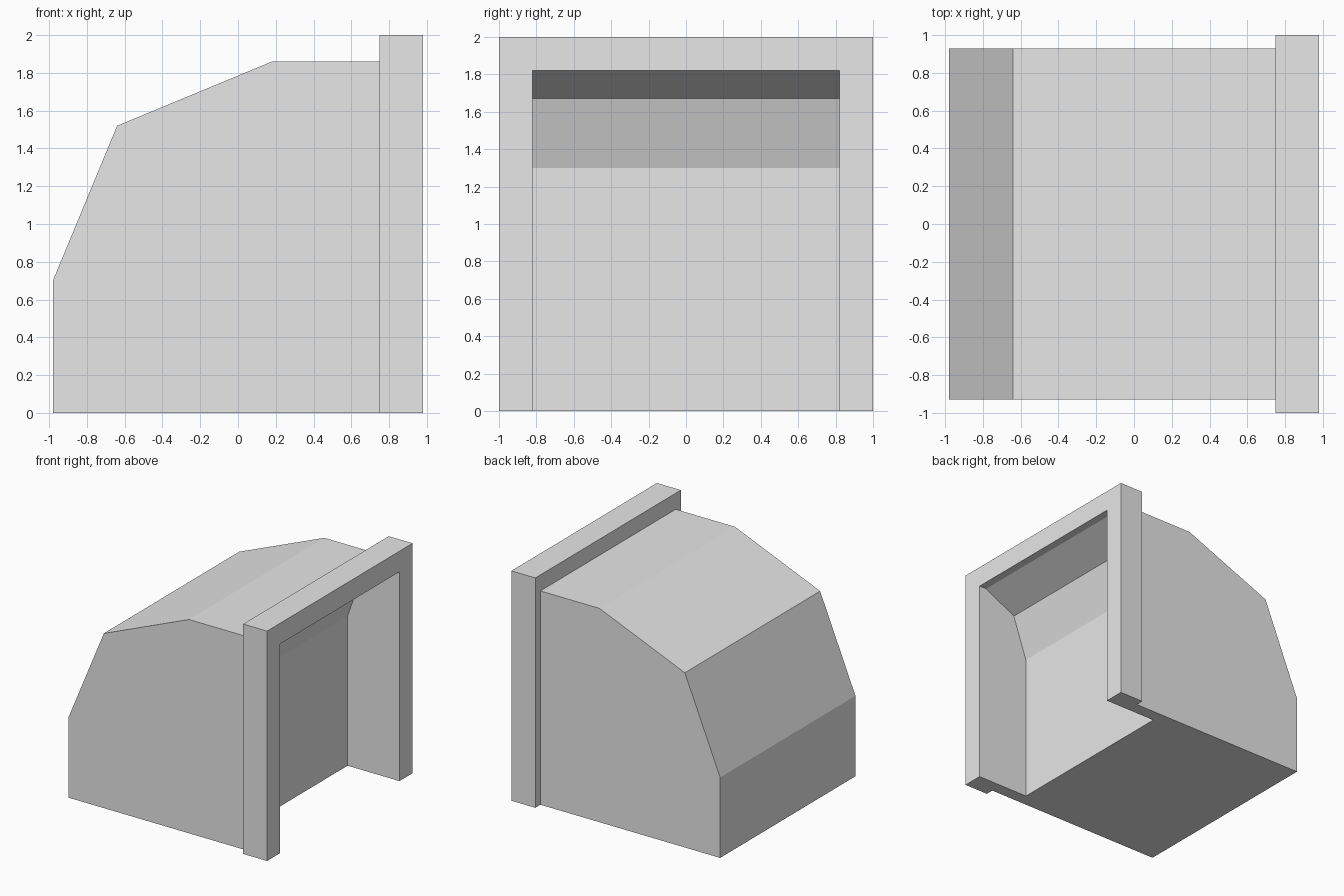
import bpy
import bmesh

if "Cube" in bpy.data.objects:
    bpy.data.objects.remove(bpy.data.objects["Cube"], do_unlink=True)

grey = bpy.data.materials.new("light_grey")
grey.use_nodes = True
colour = (0.8, 0.8, 0.8, 1)
grey.diffuse_color = colour
grey.node_tree.nodes["Principled BSDF"].inputs["Base Color"].default_value = colour


def extrude_y(name, profile, half):
    """Solid with an x-z profile, reaching from -half to +half along y."""
    bm = bmesh.new()
    face = bm.faces.new([bm.verts.new((x, -half, z)) for x, z in profile])
    new = bmesh.ops.extrude_face_region(bm, geom=[face])["geom"]
    moved = [v for v in new if isinstance(v, bmesh.types.BMVert)]
    bmesh.ops.translate(bm, verts=moved, vec=(0, 2 * half, 0))
    bmesh.ops.recalc_face_normals(bm, faces=bm.faces)
    mesh = bpy.data.meshes.new(name)
    bm.to_mesh(mesh)
    bm.free()
    mesh.materials.append(grey)
    obj = bpy.data.objects.new(name, mesh)
    bpy.context.scene.collection.objects.link(obj)
    return obj


FRONT, BACK, LIP = 0.98, -0.98, 0.75

# Hood with a chamfered back, and the raised frame around its mouth
hood = extrude_y("hood", [(BACK, 0), (LIP + 0.1, 0), (LIP + 0.1, 1.86), (0.18, 1.86),
                          (-0.64, 1.52), (BACK, 0.7)], 0.93)
frame = extrude_y("mouth_frame", [(LIP, 0), (FRONT, 0), (FRONT, 2), (LIP, 2)], 1)

# Recess, open at the mouth and underneath
recess = extrude_y("recess_cutter", [(0.48, -0.1), (1.1, -0.1), (1.1, 1.82), (0.91, 1.82),
                                     (0.61, 1.67), (0.48, 1.3)], 0.82)
recess.hide_render = True
recess.hide_viewport = True
recess.display_type = 'WIRE'

# Join frame to hood, then cut the recess
for target, operation in ((frame, 'UNION'), (recess, 'DIFFERENCE')):
    mod = hood.modifiers.new(operation.title(), 'BOOLEAN')
    mod.operation = operation
    mod.object = target
    mod.solver = 'EXACT'

# Bake the cuts so the helper solids can go
bpy.context.view_layer.update()
result = bpy.data.meshes.new_from_object(
    hood.evaluated_get(bpy.context.evaluated_depsgraph_get()))
hood.modifiers.clear()
hood.data = result
for helper in (frame, recess):
    bpy.data.objects.remove(helper, do_unlink=True)
hood.name = "hood_with_mouth_frame"
